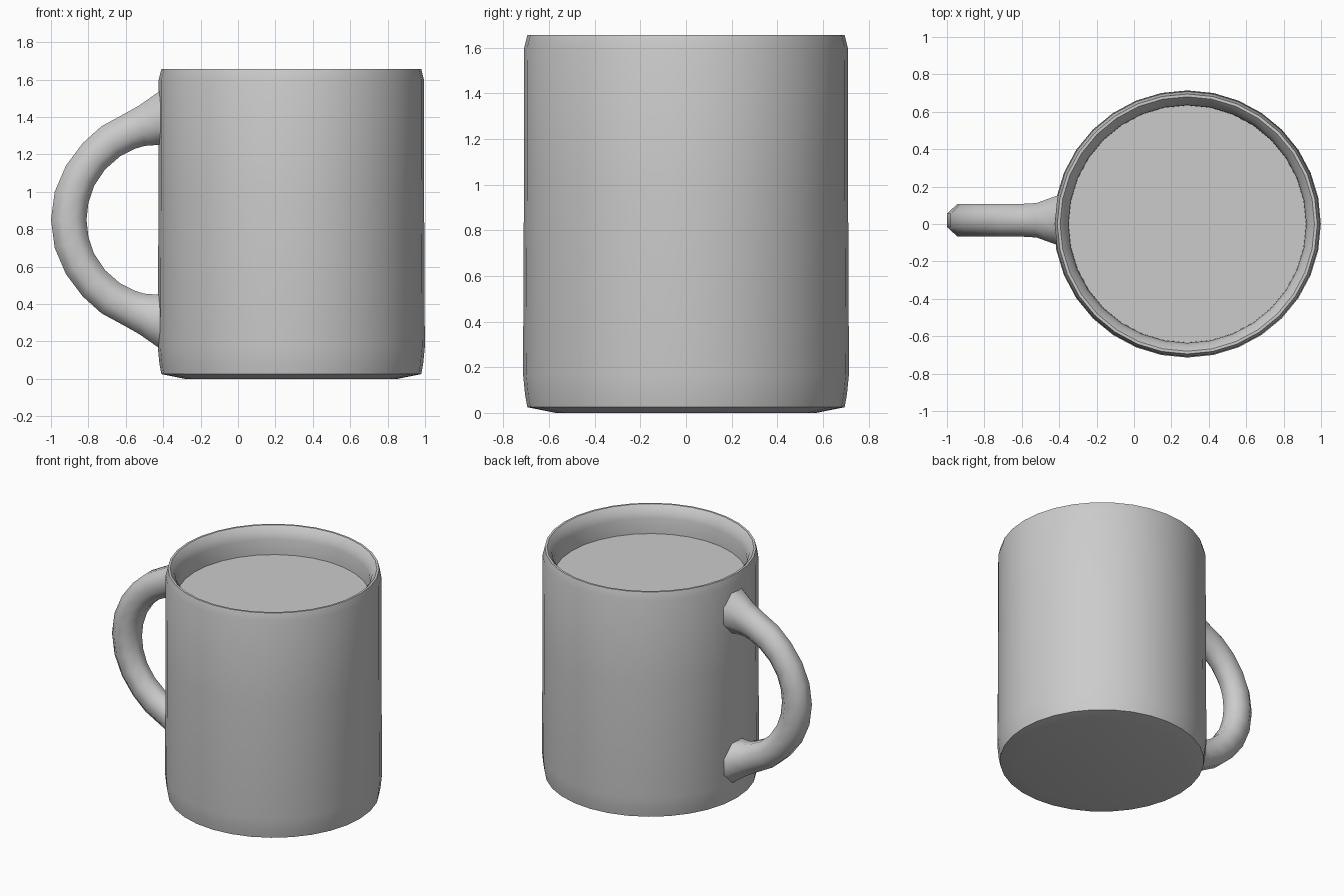
import bpy, bmesh, math

cube = bpy.data.objects.get("Cube")
if cube:
    bpy.data.objects.remove(cube)

CX = 0.285      # axis of the cup
SIDES = 32

grey = bpy.data.materials.new("plain grey")
grey.use_nodes = True
COLOUR = (0.6, 0.6, 0.6, 1)
grey.diffuse_color = COLOUR
grey.node_tree.nodes["Principled BSDF"].inputs["Base Color"].default_value = COLOUR


def loft(name, rings, closed_ends, angle):
    """Skin a list of equal rings of points and shade it."""
    bm = bmesh.new()
    loops = [[bm.verts.new(p) for p in ring] for ring in rings]
    n = len(loops[0])
    for a, b in zip(loops, loops[1:]):
        for i in range(n):
            j = (i + 1) % n
            bm.faces.new((a[i], a[j], b[j], b[i]))
    for end in closed_ends:
        bm.faces.new(loops[end])
    bmesh.ops.recalc_face_normals(bm, faces=bm.faces)
    mesh = bpy.data.meshes.new(name)
    bm.to_mesh(mesh)
    bm.free()
    mesh.materials.append(grey)
    obj = bpy.data.objects.new(name, mesh)
    bpy.context.collection.objects.link(obj)
    bpy.ops.object.select_all(action='DESELECT')
    obj.select_set(True)
    bpy.context.view_layer.objects.active = obj
    bpy.ops.object.shade_smooth_by_angle(angle=math.radians(angle))
    return obj


def circle(r, z):
    turn = [2 * math.pi * i / SIDES for i in range(SIDES)]
    return [(CX + r * math.cos(t), r * math.sin(t), z) for t in turn]


# Cup: base, outer wall, rounded rim, inner wall and the filled surface
profile = [(0.57, 0), (0.695, 0.025), (0.705, 0.08), (0.714, 0.17), (0.71, 1.0),
           (0.709, 1.6), (0.695, 1.655), (0.68, 1.655), (0.65, 1.62),
           (0.636, 1.57), (0.634, 1.46)]
loft("cup", [circle(r, z) for r, z in profile], (0, -1), 40)

# Handle: octagonal sections, given by outer edge, inner edge and half width
MID_Z, MID_Y = 0.85, 0.02
half = [((-0.385, 0.71), (-0.385, 0.40), 0.14), ((-0.43, 0.68), (-0.43, 0.40), 0.125),
        ((-0.53, 0.61), (-0.50, 0.395), 0.092), ((-0.61, 0.565), (-0.55, 0.38), 0.088),
        ((-0.73, 0.50), (-0.63, 0.34), 0.087), ((-0.83, 0.41), (-0.71, 0.27), 0.087),
        ((-0.92, 0.29), (-0.77, 0.18), 0.087), ((-0.98, 0.15), (-0.80, 0.09), 0.087)]
sections = [(o, i, w) for o, i, w in half]
sections.append(((-1, 0), (-0.81, 0), 0.087))
sections += [((o[0], -o[1]), (i[0], -i[1]), w) for o, i, w in reversed(half)]


def octagon(outer, inner, width):
    ring = []
    for k in range(8):
        t = math.pi * (k + 0.5) / 4
        c, s = math.cos(t), math.sin(t)
        f = 0.5 + 0.5 * c / math.cos(math.pi / 8)
        ring.append((inner[0] + f * (outer[0] - inner[0]),
                     MID_Y + width * s / math.cos(math.pi / 8),
                     MID_Z + inner[1] + f * (outer[1] - inner[1])))
    return ring


loft("handle", [octagon(*s) for s in sections], (0, -1), 60)
